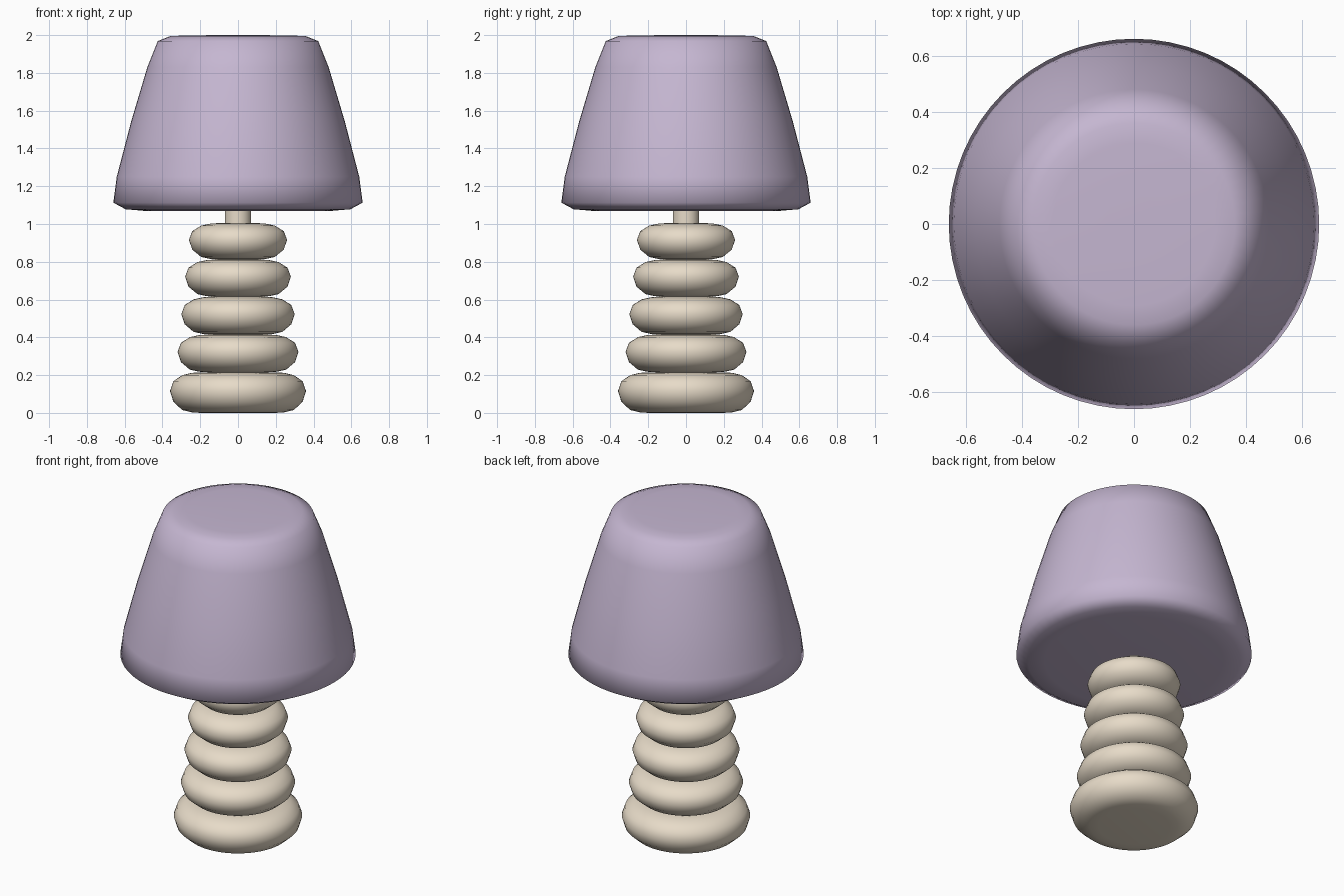
import bpy, bmesh
from math import sin, cos, pi, radians

if "Cube" in bpy.data.objects:
    bpy.data.objects.remove(bpy.data.objects["Cube"])


def material(name, color):
    m = bpy.data.materials.new(name)
    m.diffuse_color = (*color, 1)
    m.use_nodes = True
    m.node_tree.nodes["Principled BSDF"].inputs["Base Color"].default_value = m.diffuse_color
    return m


def lathe(name, profile, mat, sides=64, angle=50):
    """Closed solid of revolution from (radius, z) points, bottom to top."""
    bm = bmesh.new()
    rings = [[bm.verts.new((r * cos(2 * pi * i / sides), r * sin(2 * pi * i / sides), z))
              for i in range(sides)] for r, z in profile]
    for a, b in zip(rings, rings[1:]):
        for i in range(sides):
            j = (i + 1) % sides
            bm.faces.new((a[i], a[j], b[j], b[i]))
    bm.faces.new(rings[0][::-1])
    bm.faces.new(rings[-1])
    me = bpy.data.meshes.new(name)
    bm.to_mesh(me)
    bm.free()
    ob = bpy.data.objects.new(name, me)
    bpy.context.collection.objects.link(ob)
    me.materials.append(mat)
    bpy.ops.object.select_all(action='DESELECT')
    ob.select_set(True)
    bpy.context.view_layer.objects.active = ob
    bpy.ops.object.shade_smooth_by_angle(angle=radians(angle))
    return ob


cream = material("cream_ceramic", (0.80, 0.71, 0.58))
lilac = material("lilac_fabric", (0.56, 0.47, 0.64))

# Stacked cushion-shaped base rings: (radius, bottom z, top z)
base_rings = [(0.36, 0.0, 0.215), (0.32, 0.215, 0.415), (0.30, 0.415, 0.615),
              (0.28, 0.615, 0.812), (0.26, 0.812, 1.005)]
# Rounded edge: (inset from outer radius, fraction of height)
edge = [(0.16, 0.0), (0.115, 0.015), (0.065, 0.07), (0.018, 0.27), (0.0, 0.54),
        (0.018, 0.78), (0.065, 0.93), (0.115, 0.985), (0.16, 1.0)]
for n, (r, z0, z1) in enumerate(base_rings, 1):
    lathe(f"base_ring_{n}", [(r - d, z0 + (z1 - z0) * f) for d, f in edge], cream)

# Short neck under the shade
lathe("neck", [(0.07, 0.98), (0.07, 1.09)], cream, sides=32)

# Solid tapered shade with softened rims
lathe("shade", [(0.10, 1.068), (0.50, 1.07), (0.595, 1.078), (0.66, 1.113), (0.642, 1.25),
                (0.565, 1.545), (0.48, 1.83), (0.425, 1.968), (0.36, 1.994),
                (0.29, 1.998), (0.10, 2.0)], lilac, angle=80)
